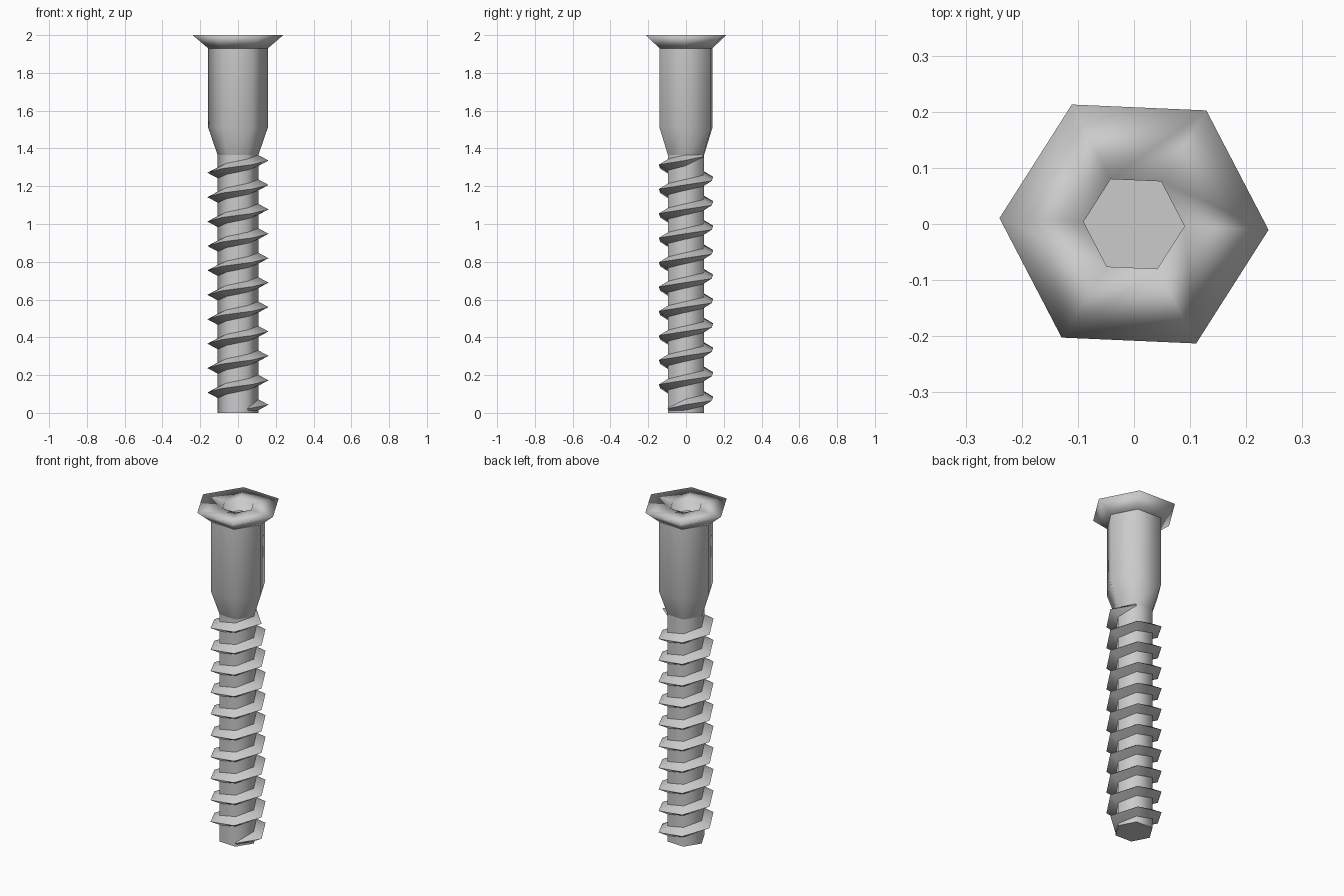
import bpy, bmesh, math

if "Cube" in bpy.data.objects:
    bpy.data.objects.remove(bpy.data.objects["Cube"])

SIDES = 6
TURN = math.radians(-2.5)   # slight twist of the hexagon
STEP = 2 * math.pi / SIDES


def point(r, k, z):
    a = TURN + k * STEP
    return (r * math.cos(a), r * math.sin(a), z)


def finish(bm, name, angle=None):
    bmesh.ops.recalc_face_normals(bm, faces=bm.faces)
    for f in bm.faces:
        f.smooth = True
    mesh = bpy.data.meshes.new(name)
    bm.to_mesh(mesh)
    bm.free()
    ob = bpy.data.objects.new(name, mesh)
    bpy.context.collection.objects.link(ob)
    if angle:
        bpy.ops.object.select_all(action='DESELECT')
        bpy.context.view_layer.objects.active = ob
        ob.select_set(True)
        bpy.ops.object.shade_smooth_by_angle(angle=math.radians(angle))
    return ob


def bridge(bm, a, b):
    n = len(a)
    for i in range(n):
        j = (i + 1) % n
        bm.faces.new((a[i], a[j], b[j], b[i]))


def lathe(name, profile, angle=None):
    """Six-sided turned body, capped at both ends."""
    bm = bmesh.new()
    rings = [[bm.verts.new(point(r, k, z)) for k in range(SIDES)] for r, z in profile]
    for a, b in zip(rings, rings[1:]):
        bridge(bm, a, b)
    bm.faces.new(rings[0])
    bm.faces.new(rings[-1])
    return finish(bm, name, angle)


# Threaded core
lathe("core", [(0.108, 0), (0.108, 1.37)], 65)

# Thick shank with tapered lower end
lathe("shank", [(0.108, 1.365), (0.158, 1.51), (0.158, 1.93)], 65)

# Countersunk head with hex socket
lathe("head", [(0.158, 1.93), (0.24, 2.0), (0.09, 2.0), (0.09, 1.88)])

# Helical thread: V section that fades into the core at both ends
PITCH = 0.1293
FIRST, LAST = -1, 61
bm = bmesh.new()
sections = []
for k in range(FIRST, LAST + 1):
    end = k in (FIRST, LAST)
    z = 0.043 + PITCH * k / SIDES
    half = 0.012 if end else 0.031
    tip = 0.11 if end else 0.162
    sections.append([bm.verts.new(point(r, k, z + dz))
                     for r, dz in ((0.104, -half), (tip, 0), (0.104, half))])
for a, b in zip(sections, sections[1:]):
    bridge(bm, a, b)
bm.faces.new(sections[0])
bm.faces.new(sections[-1])
finish(bm, "thread", 65)
